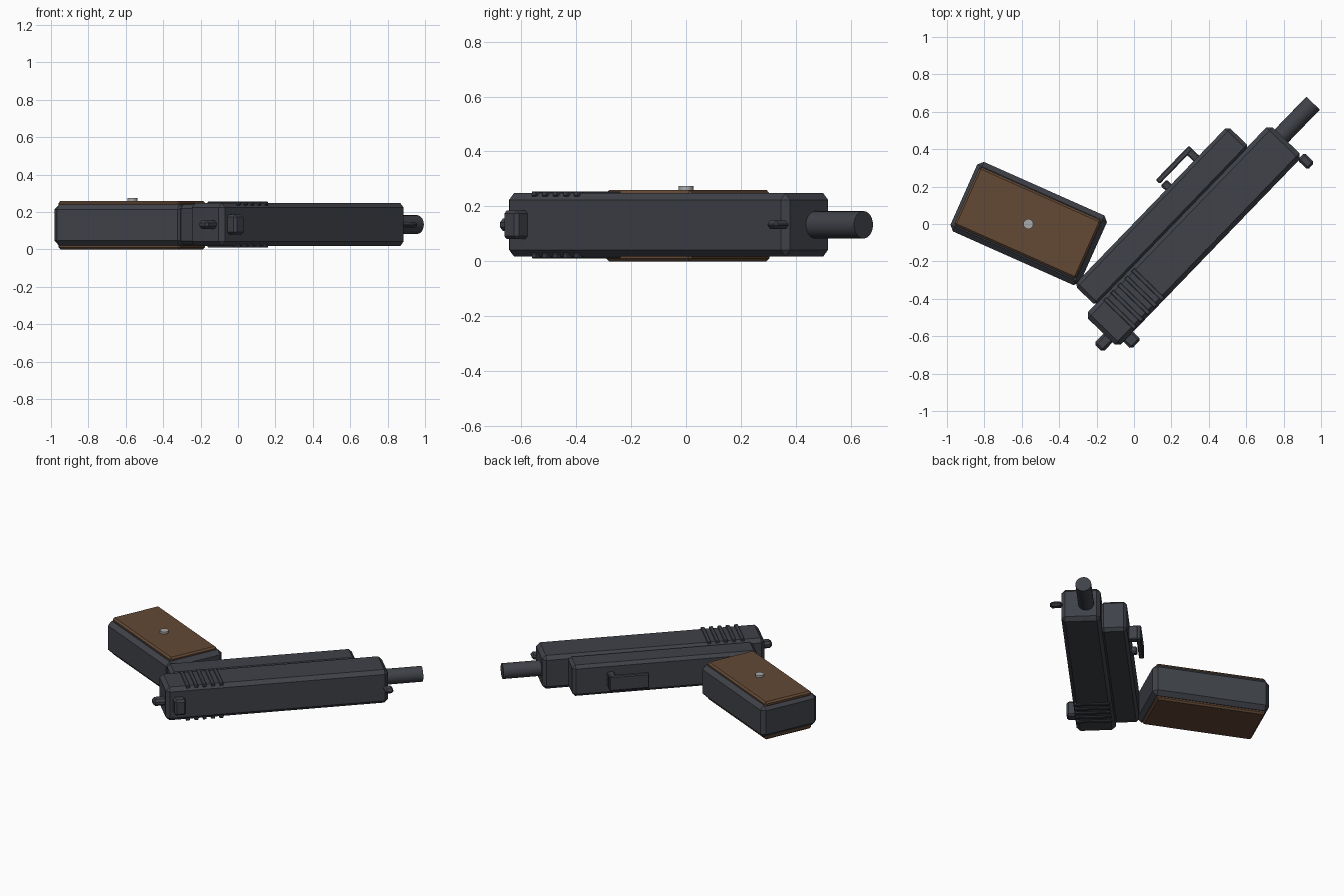
import bpy, bmesh
from math import radians
from mathutils import Matrix, Vector

if "Cube" in bpy.data.objects:
    bpy.data.objects.remove(bpy.data.objects["Cube"])

SLIDE_AXES = Matrix.Rotation(radians(46), 4, 'Z')    # u along barrel, v towards the grip
GRIP_AXES = Matrix.Rotation(radians(-24), 4, 'Z')
MID = 0.133                                          # half thickness of the lying model


def material(name, color):
    m = bpy.data.materials.new(name)
    m.diffuse_color = (*color, 1)
    m.use_nodes = True
    m.node_tree.nodes["Principled BSDF"].inputs["Base Color"].default_value = m.diffuse_color
    return m


STEEL = material("dark_steel", (0.05, 0.054, 0.066))
WOOD = material("wood", (0.125, 0.066, 0.036))
SILVER = material("silver", (0.4, 0.4, 0.4))


def finish(name, bm, axes, mat):
    bm.transform(axes)
    bmesh.ops.recalc_face_normals(bm, faces=bm.faces)
    mesh = bpy.data.meshes.new(name)
    bm.to_mesh(mesh)
    bm.free()
    mesh.materials.append(mat)
    ob = bpy.data.objects.new(name, mesh)
    bpy.context.collection.objects.link(ob)
    return ob


def box(name, u, v, z, axes=SLIDE_AXES, bevel=0.0, mat=STEEL):
    """Chamfered box given by its ranges along the local axes."""
    bm = bmesh.new()
    bmesh.ops.create_cube(bm, size=1)
    for vert in bm.verts:
        vert.co = Vector([(a + b) / 2 + c * (b - a) for (a, b), c in zip((u, v, z), vert.co)])
    if bevel:
        bmesh.ops.bevel(bm, geom=bm.edges[:], offset=bevel, segments=1,
                        affect='EDGES', profile=0.5)
    return finish(name, bm, axes, mat)


def cylinder(name, radius, depth, place, axes, mat, sides=24):
    bm = bmesh.new()
    bmesh.ops.create_cone(bm, cap_ends=True, segments=sides, radius1=radius,
                          radius2=radius, depth=depth, matrix=place)
    ob = finish(name, bm, axes, mat)
    bpy.ops.object.select_all(action='DESELECT')
    ob.select_set(True)
    bpy.context.view_layer.objects.active = ob
    bpy.ops.object.shade_smooth_by_angle(angle=radians(35))
    return ob


def mid(width):
    return (MID - width / 2, MID + width / 2)


# Slide, frame and barrel
box("slide", (-0.535, 0.887), (-0.397, -0.15), (0.018, 0.248), bevel=0.024)
box("frame", (-0.457, 0.725), (-0.16, 0.004), (0.026, 0.240), bevel=0.02)
cylinder("barrel", 0.05, 0.33,
         Matrix.Translation((0.965, -0.24, MID)) @ Matrix.Rotation(radians(90), 4, 'Y'),
         SLIDE_AXES, STEEL)

# Grip serrations on both sides of the slide
for i in range(5):
    u = -0.395 + i * 0.0535
    for side, z in (("lower", (0.011, 0.03)), ("upper", (0.236, 0.255))):
        box(f"serration_{side}_{i + 1}", (u - 0.012, u + 0.012), (-0.39, -0.165), z, bevel=0.003)

# Sights and hammer
box("front_sight", (0.853, 0.907), (-0.467, -0.39), mid(0.03), bevel=0.012)
box("rear_sight", (-0.492, -0.418), (-0.455, -0.385), mid(0.105), bevel=0.012)
box("hammer", (-0.61, -0.52), (-0.357, -0.29), mid(0.045), bevel=0.014)

# Trigger and its guard
box("guard_bar", (0.25, 0.505), (0.05, 0.08), mid(0.1), bevel=0.006)
box("guard_post", (0.462, 0.505), (-0.01, 0.06), mid(0.1), bevel=0.006)
box("trigger", (0.246, 0.292), (-0.01, 0.04), mid(0.045), bevel=0.008)

# Grip with a wooden panel on each side and one screw
box("grip", (-0.895, -0.136), (-0.43, -0.023), (0.02, 0.24), GRIP_AXES, 0.027)
for side, z in (("lower", (0.0, 0.035)), ("upper", (0.225, 0.26))):
    box(f"grip_panel_{side}", (-0.878, -0.165), (-0.396, -0.054), z, GRIP_AXES, 0.011, WOOD)
cylinder("grip_screw", 0.027, 0.025, Matrix.Translation((-0.565, 0.0, 0.262)),
         Matrix.Identity(4), SILVER, 16)
